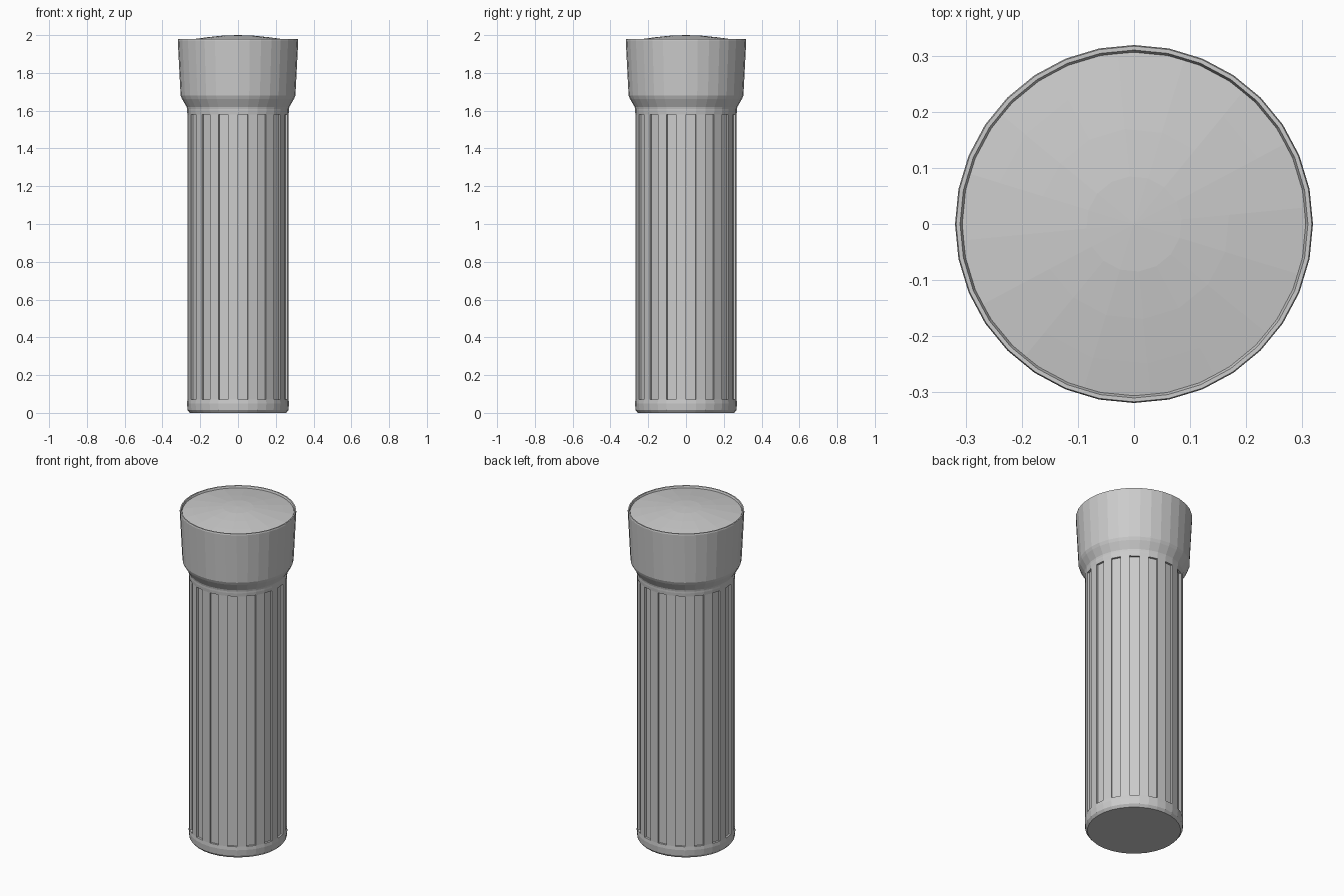
import bpy, bmesh
from math import sin, cos, pi

if "Cube" in bpy.data.objects:
    bpy.data.objects.remove(bpy.data.objects["Cube"])

SIDES = 32


def lathe(name, profile, sides=SIDES, offset=0.0):
    """Spin an (r, z) profile; r = 0 ends become a single pole."""
    bm = bmesh.new()
    rings = []
    for r, z in profile:
        n = 1 if r == 0 else sides
        rings.append([bm.verts.new((r * cos(2 * pi * i / sides + offset),
                                    r * sin(2 * pi * i / sides + offset), z))
                      for i in range(n)])
    for a, b in zip(rings, rings[1:]):
        for i in range(sides):
            j = (i + 1) % sides
            if len(a) == 1:
                bm.faces.new((a[0], b[j], b[i]))
            elif len(b) == 1:
                bm.faces.new((a[i], a[j], b[0]))
            else:
                bm.faces.new((a[i], a[j], b[j], b[i]))
    bmesh.ops.recalc_face_normals(bm, faces=bm.faces[:])
    mesh = bpy.data.meshes.new(name)
    obj = bpy.data.objects.new(name, mesh)
    bpy.context.collection.objects.link(obj)
    return obj, bm


def finish(obj, bm):
    bm.to_mesh(obj.data)
    bm.free()


# Grip barrel with a bevelled foot; every second long face is sunk into a groove
barrel, bm = lathe("grip_barrel", [
    (0, 0), (0.255, 0), (0.267, 0.015), (0.27, 0.05), (0.268, 0.07),
    (0.268, 1.58), (0.27, 1.60), (0.27, 1.62), (0, 1.62)])
bm.faces.ensure_lookup_table()
long_faces = [f for f in bm.faces if max(v.co.z for v in f.verts)
              - min(v.co.z for v in f.verts) > 1]
grooves = long_faces[::2]
for face in grooves:
    normal = face.normal.copy()
    new = bmesh.ops.extrude_discrete_faces(bm, faces=[face])["faces"][0]
    bmesh.ops.translate(bm, verts=new.verts[:], vec=normal * -0.012)
finish(barrel, bm)

# Flared head with a thin rim and a shallow recess for the lens
head, bm = lathe("flared_head", [
    (0, 1.61), (0.27, 1.61), (0.272, 1.62), (0.297, 1.663), (0.304, 1.68),
    (0.319, 1.972), (0.317, 1.98), (0.31, 1.98), (0.305, 1.965), (0, 1.965)])
finish(head, bm)

# Low domed lens
lens, bm = lathe("domed_lens", [
    (0.312, 1.968), (0.25, 1.977), (0.17, 1.988), (0.085, 1.997), (0, 2.0)],
    sides=16, offset=0.096)
finish(lens, bm)
